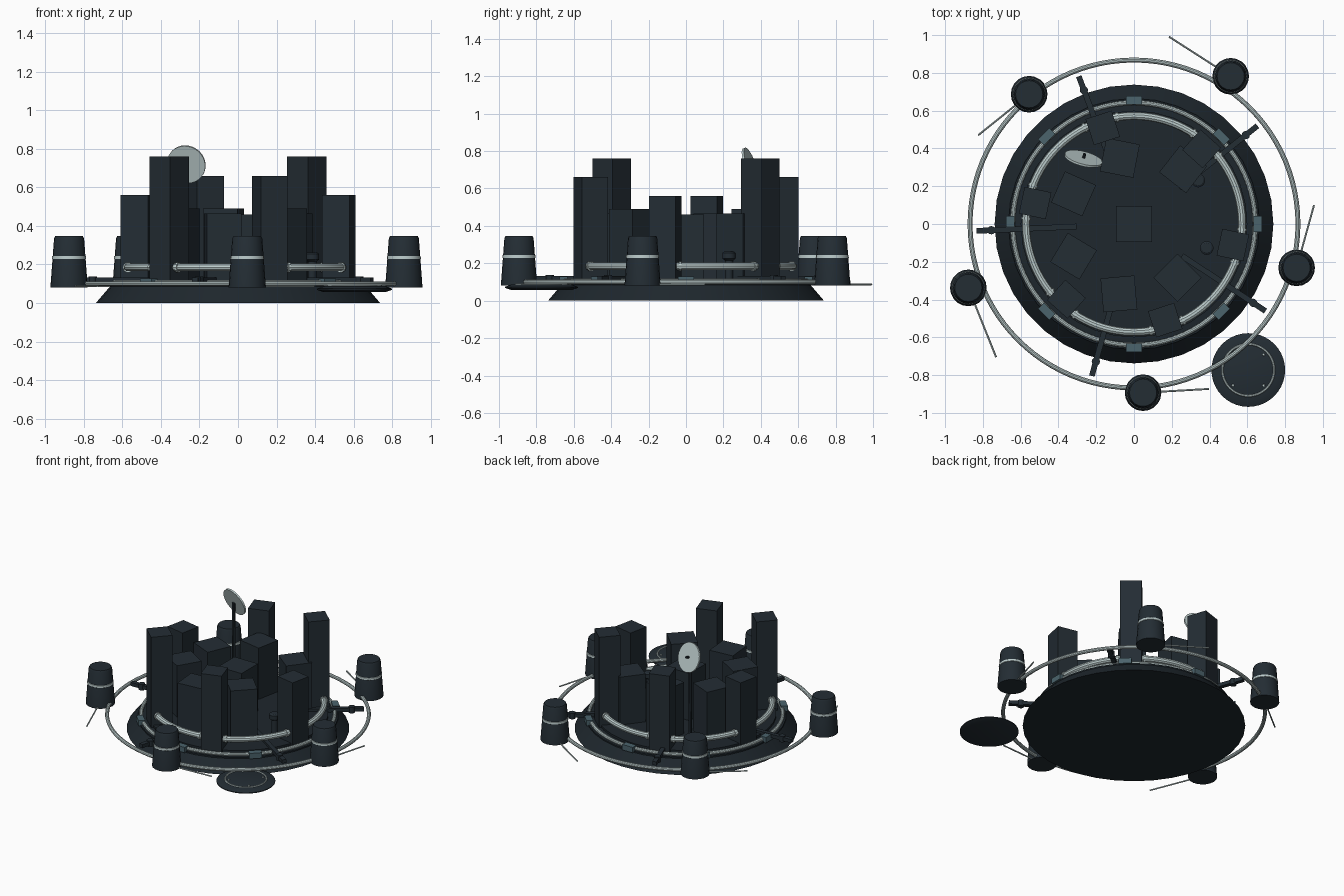
import bpy, bmesh, math
from math import sin, cos, pi, radians
from mathutils import Vector

if "Cube" in bpy.data.objects:
    bpy.data.objects.remove(bpy.data.objects["Cube"], do_unlink=True)


def material(name, rgb):
    m = bpy.data.materials.new(name)
    m.use_nodes = True
    color = (*rgb, 1)
    m.diffuse_color = color
    m.node_tree.nodes["Principled BSDF"].inputs["Base Color"].default_value = color
    return m


HULL = material("dark slate", (.017, .026, .034))
DECK = material("deep slate", (.013, .020, .026))
PIPE = material("pale steel", (.50, .60, .60))
BLOCK = material("blue grey", (.07, .125, .15))


def finish(name, bm, mat, smooth=True):
    bmesh.ops.recalc_face_normals(bm, faces=bm.faces[:])
    mesh = bpy.data.meshes.new(name)
    bm.to_mesh(mesh)
    bm.free()
    mesh.materials.append(mat)
    ob = bpy.data.objects.new(name, mesh)
    bpy.context.collection.objects.link(ob)
    if smooth:
        bpy.ops.object.select_all(action="DESELECT")
        ob.select_set(True)
        bpy.context.view_layer.objects.active = ob
        bpy.ops.object.shade_smooth_by_angle(angle=radians(35))
    return ob


def polar(r, deg, z=0):
    return Vector((r * cos(radians(deg)), r * sin(radians(deg)), z))


def lathe(name, profile, centre, mat, sides=32):
    """Closed solid of revolution from (radius, height) rings."""
    bm = bmesh.new()
    rings = [[bm.verts.new((centre[0] + r * cos(2 * pi * i / sides),
                            centre[1] + r * sin(2 * pi * i / sides), z))
              for i in range(sides)] for r, z in profile]
    for a, b in zip(rings, rings[1:]):
        for i in range(sides):
            j = (i + 1) % sides
            bm.faces.new((a[i], a[j], b[j], b[i]))
    bm.faces.new(rings[0])
    bm.faces.new(rings[-1])
    return finish(name, bm, mat)


def tube(name, centre, radius, thick, mat, start=0, end=360, steps=96, sides=10):
    """Round pipe bent along a horizontal arc."""
    full = end - start >= 360
    bm = bmesh.new()
    rings = []
    for k in range(steps if full else steps + 1):
        a = start + (end - start) * k / steps
        rings.append([bm.verts.new(Vector(centre) + polar(
            radius + thick * cos(2 * pi * i / sides), a,
            thick * sin(2 * pi * i / sides))) for i in range(sides)])
    pairs = list(zip(rings, rings[1:]))
    if full:
        pairs.append((rings[-1], rings[0]))
    else:
        bm.faces.new(rings[0])
        bm.faces.new(rings[-1])
    for a, b in pairs:
        for i in range(sides):
            j = (i + 1) % sides
            bm.faces.new((a[i], a[j], b[j], b[i]))
    return finish(name, bm, mat)


def rod(name, p, q, radius, mat, sides=8):
    p, q = Vector(p), Vector(q)
    bm = bmesh.new()
    bmesh.ops.create_cone(bm, cap_ends=True, segments=sides, radius1=radius,
                          radius2=radius, depth=(q - p).length)
    ob = finish(name, bm, mat)
    ob.location = (p + q) / 2
    ob.rotation_euler = (q - p).to_track_quat("Z", "Y").to_euler()
    return ob


def box(name, centre, size, deg, mat):
    bm = bmesh.new()
    bmesh.ops.create_cube(bm, size=1)
    bmesh.ops.scale(bm, vec=size, verts=bm.verts[:])
    ob = finish(name, bm, mat, smooth=False)
    ob.location = centre
    ob.rotation_euler = (0, 0, radians(deg))
    return ob


def tower(name, x, y, width, top, deg):
    base = .09
    box(name, (x, y, (base + top) / 2), (width, width, top - base), deg, HULL)


# Base platform with sloped rim and raised deck
lathe("base_platform", [(.738, 0), (.665, .085), (.665, .095), (.60, .10), (.60, .115)],
      (0, 0), DECK, 36)

# Rings around the platform
tube("outer_ring", (0, 0, .10), .868, .013, PIPE)
tube("deck_ring", (0, 0, .107), .642, .013, PIPE)
for i in range(8):
    box("ring_clamp", polar(.655, 45 * i, .108), (.045, .085, .04), 45 * i, BLOCK)

# Six outer towers with pipe sections running between them
for i in range(6):
    angle = 48 + 60 * i
    p = polar(.535, angle)
    tower("outer_tower", p.x, p.y, .145, (.76, .66, .56)[i % 3], angle)
    tube("deck_pipe", (0, 0, .185), .572, .021, PIPE, angle + 6, angle + 54, 16)
    for a in (angle + 9, angle + 51):
        tube("pipe_collar", (0, 0, .185), .572, .027, PIPE, a - .7, a + .7, 1)

# Central tower and the inner cluster
tower("central_tower", 0, 0, .19, .46, 0)
for x, y, top, deg in [(-.075, .35, .49, -11), (.26, .29, .465, 52),
                       (-.32, .16, .465, 66), (-.32, -.17, .49, 59),
                       (-.08, -.37, .465, 5), (.23, -.285, .49, 45)]:
    tower("inner_tower", x, y, .18, top, deg)

# Radial spokes with round joints
for i in range(5):
    angle = 38.5 + 72 * i
    box("spoke", polar(.57, angle, .118), (.53, .03, .026), angle, HULL)
    q = polar(.756, angle)
    lathe("spoke_joint", [(.022, .095), (.022, .138)], q, HULL, 12)

# Short knobbed posts
for x, y in [(.385, -.127), (.34, .23)]:
    lathe("post", [(.022, .10), (.022, .215), (.036, .225), (.036, .255), (.026, .262)],
          (x, y), HULL, 16)

# Floating pods on the outer ring, each with a band and a thin boom
pods = [(-.555, .687, -.825, .47), (.512, .782, .185, .992),
        (.861, -.232, .953, .10), (.048, -.893, .397, -.873),
        (-.877, -.338, -.73, -.705)]
for x, y, ex, ey in pods:
    lathe("pod", [(.097, .08), (.078, .335), (.072, .347)], (x, y), HULL, 20)
    lathe("pod_band", [(.086, .227), (.0885, .229), (.0875, .243), (.085, .245)],
          (x, y), PIPE, 20)
    rod("pod_boom", (x, y, .087), (ex, ey, .087), .005, PIPE)

# Landing pad with ring marking and lamps
px, py = .605, -.773
lathe("landing_pad", [(.165, .058), (.195, .068), (.195, .074), (.16, .087)], (px, py), HULL, 40)
tube("pad_ring", (px, py, .087), .137, .006, PIPE, steps=48, sides=6)
for i in range(4):
    p = Vector((px, py)) + polar(.115, 45 + 90 * i).xy
    lathe("pad_lamp", [(.008, .085), (.006, .093)], p, PIPE, 8)

# Dish antenna on a mast
hub = Vector((-.268, .345, .72))
normal = Vector((.24, .91, .33)).normalized()
rod("dish_mast", (-.268, .335, .10), hub - normal * .01, .012, HULL)
rod("dish", hub - normal * .006, hub + normal * .006, .102, PIPE, 32)
rod("dish_feed", hub, hub + normal * .03, .008, HULL)
